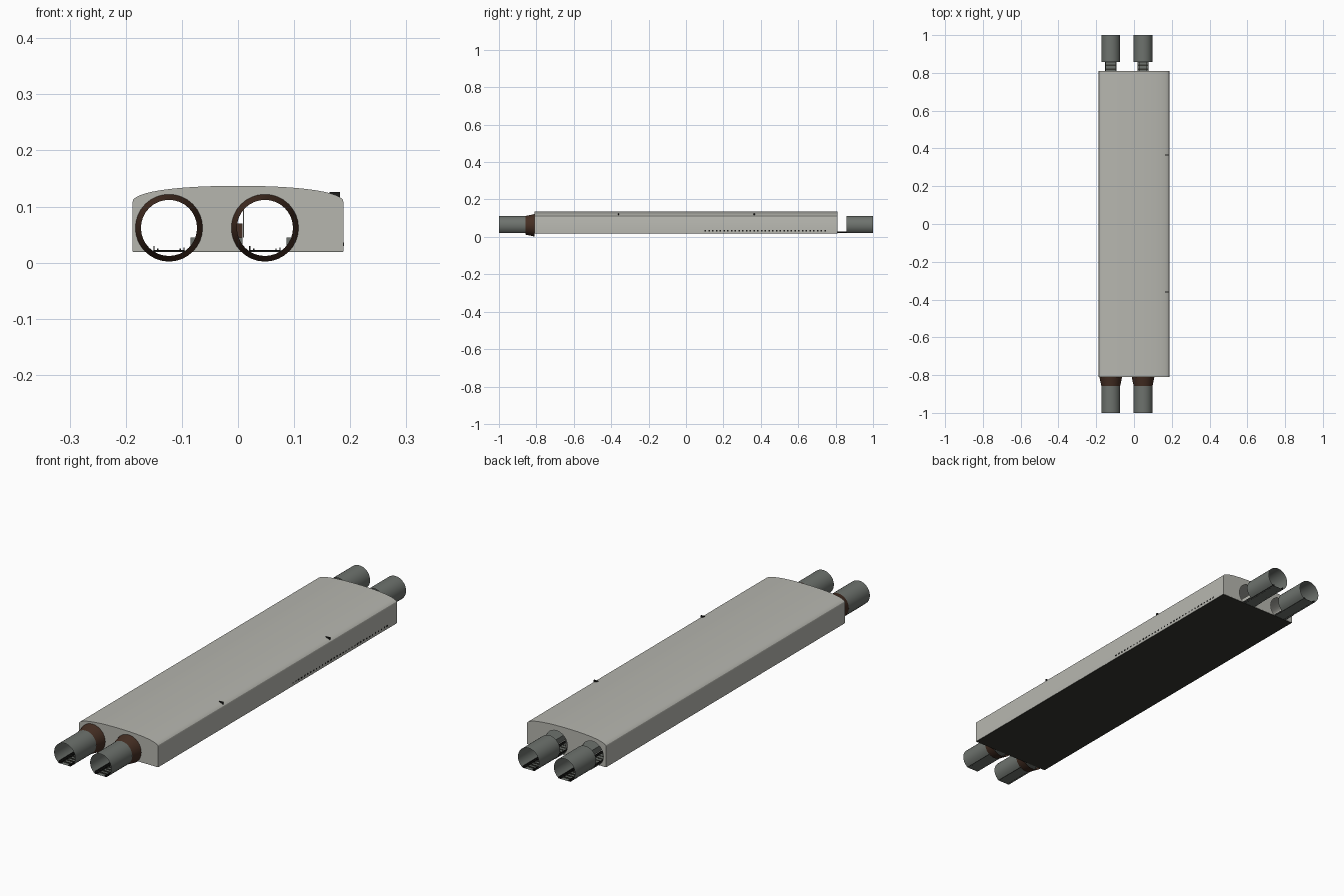
import bpy, bmesh, math

if "Cube" in bpy.data.objects:
    bpy.data.objects.remove(bpy.data.objects["Cube"])

TRACKS = (-0.123, 0.048)
CZ, R, FLOOR = 0.062, 0.05, 0.02

def mat(name, c):
    m = bpy.data.materials.new(name)
    m.diffuse_color = (*c, 1)
    m.use_nodes = True
    m.node_tree.nodes["Principled BSDF"].inputs["Base Color"].default_value = m.diffuse_color
    return m

CONCRETE = mat("pale concrete", (0.47, 0.47, 0.43))
TUNNEL = mat("tunnel grey", (0.155, 0.17, 0.155))
BROWN = mat("dark brown", (0.06, 0.028, 0.017))
DARK = mat("dark floor", (0.035, 0.036, 0.028))
BLACK = mat("black metal", (0.012, 0.012, 0.011))

def make(name, bm, m, smooth=None):
    bmesh.ops.recalc_face_normals(bm, faces=bm.faces)
    me = bpy.data.meshes.new(name)
    bm.to_mesh(me)
    bm.free()
    ob = bpy.data.objects.new(name, me)
    bpy.context.collection.objects.link(ob)
    me.materials.append(m)
    if smooth:
        bpy.ops.object.select_all(action='DESELECT')
        ob.select_set(True)
        bpy.context.view_layer.objects.active = ob
        bpy.ops.object.shade_smooth_by_angle(angle=math.radians(smooth))
    return ob

def loft(name, a, ya, b, yb, m, caps=False, smooth=None):
    """Skin between two xz outlines placed at ya and yb."""
    bm = bmesh.new()
    va = [bm.verts.new((x, ya, z)) for x, z in a]
    vb = [bm.verts.new((x, yb, z)) for x, z in b]
    n = len(a)
    for i in range(n):
        j = (i + 1) % n
        bm.faces.new((va[i], va[j], vb[j], vb[i]))
    if caps:
        bm.faces.new(va)
        bm.faces.new(vb[::-1])
    return make(name, bm, m, smooth)

def boxes(name, items, m):
    """Several boxes (x0,x1,y0,y1,z0,z1) in one mesh."""
    bm = bmesh.new()
    for x0, x1, y0, y1, z0, z1 in items:
        vs = bmesh.ops.create_cube(bm, size=1)["verts"]
        for v in vs:
            v.co = (x0 if v.co.x < 0 else x1, y0 if v.co.y < 0 else y1,
                    z0 if v.co.z < 0 else z1)
    return make(name, bm, m)

def circle(cx, r, n=32):
    return [(cx + r * math.cos(2 * math.pi * i / n),
             CZ + r * math.sin(2 * math.pi * i / n)) for i in range(n)]

def tunnel_profile(cx, r=R, n=28):
    # round vault that ends on a flat floor
    s = math.asin((FLOOR - CZ) / r)
    return [(cx + r * math.cos(s + (math.pi - 2 * s) * i / n),
             CZ + r * math.sin(s + (math.pi - 2 * s) * i / n)) for i in range(n + 1)]

def hall_profile(w, base, drop):
    # straight walls, tight shoulders, shallow arched roof
    pts = [(-w, base), (w, base)]
    for i in range(25):
        t = math.pi * i / 24
        c, s = math.cos(t), math.sin(t)
        pts.append((w * math.copysign(abs(c) ** 0.9, c), 0.108 - drop + 0.029 * s ** 0.9))
    return pts

# station hall: hollow shell with tunnel openings in the end walls
hall = loft("station_hall", hall_profile(0.188, FLOOR, 0), -0.81,
            hall_profile(0.188, FLOOR, 0), 0.81, CONCRETE, True)
cutters = [loft("cutter", hall_profile(0.184, FLOOR + 0.002, 0.003), -0.806,
                hall_profile(0.184, FLOOR + 0.002, 0.003), 0.806, CONCRETE, True)]
for cx in TRACKS:
    cutters.append(loft("cutter", circle(cx, 0.052), -0.9, circle(cx, 0.052), 0.9, CONCRETE, True))
for c in cutters:
    mod = hall.modifiers.new("cut", 'BOOLEAN')
    mod.operation = 'DIFFERENCE'
    mod.object = c
    mod.solver = 'EXACT'
    bpy.ops.object.select_all(action='DESELECT')
    hall.select_set(True)
    bpy.context.view_layer.objects.active = hall
    bpy.ops.object.modifier_apply(modifier=mod.name)
    bpy.data.objects.remove(c)
bpy.ops.object.shade_smooth_by_angle(angle=math.radians(25))

# dark base slab and platforms
boxes("base_slab", [(-0.187, 0.187, -0.809, 0.809, FLOOR - 0.001, FLOOR + 0.001)], DARK)
boxes("platforms", [(-0.085, 0.008, -0.8, 0.8, FLOOR, 0.045),
                    (0.086, 0.183, -0.8, 0.8, FLOOR, 0.045)], TUNNEL)
boxes("platform_bench", [(-0.002, 0.008, -0.3, 0.3, 0.045, 0.07)], BROWN)
boxes("dividing_screen", [(0.009, 0.011, -0.8, 0.8, 0.045, 0.1)], CONCRETE)

for cx, side in zip(TRACKS, ("left", "right")):
    # tunnel stubs at both ends
    p = tunnel_profile(cx)
    loft(side + "_front_tunnel", p, -1, p, -0.857, TUNNEL, smooth=30)
    loft(side + "_back_tunnel", p, 0.857, p, 1, TUNNEL, smooth=30)
    # flared collar at the front opening
    loft(side + "_front_collar", circle(cx, R), -0.857, circle(cx, 0.06), -0.81, BROWN, smooth=30)
    # track bed, rails and sleepers
    boxes(side + "_track_bed", [(cx - 0.03, cx + 0.03, -0.857, 0.86, FLOOR, FLOOR + 0.002)], TUNNEL)
    boxes(side + "_rails", [(cx + dx - 0.001, cx + dx + 0.001, -1, 1, FLOOR, z)
                            for dx, z in ((-0.027, 0.03), (-0.02, 0.025),
                                          (0.02, 0.025), (0.027, 0.027))], BLACK)
    boxes(side + "_sleepers", [(cx - 0.026, cx + 0.026, y * 0.02 - 0.004, y * 0.02 + 0.004,
                                FLOOR + 0.001, FLOOR + 0.003) for y in range(-49, 50)], DARK)

# hanging sign tops that break through the roof edge
boxes("sign_tops", [(0.163, 0.182, y - 0.003, y + 0.003, 0.112, 0.126)
                    for y in (-0.36, 0.365)], BLACK)
# row of small vents low on the right wall
boxes("wall_vents", [(0.186, 0.1885, 0.1 + i * 0.02, 0.108 + i * 0.02, 0.03, 0.036)
                     for i in range(33)], BLACK)
